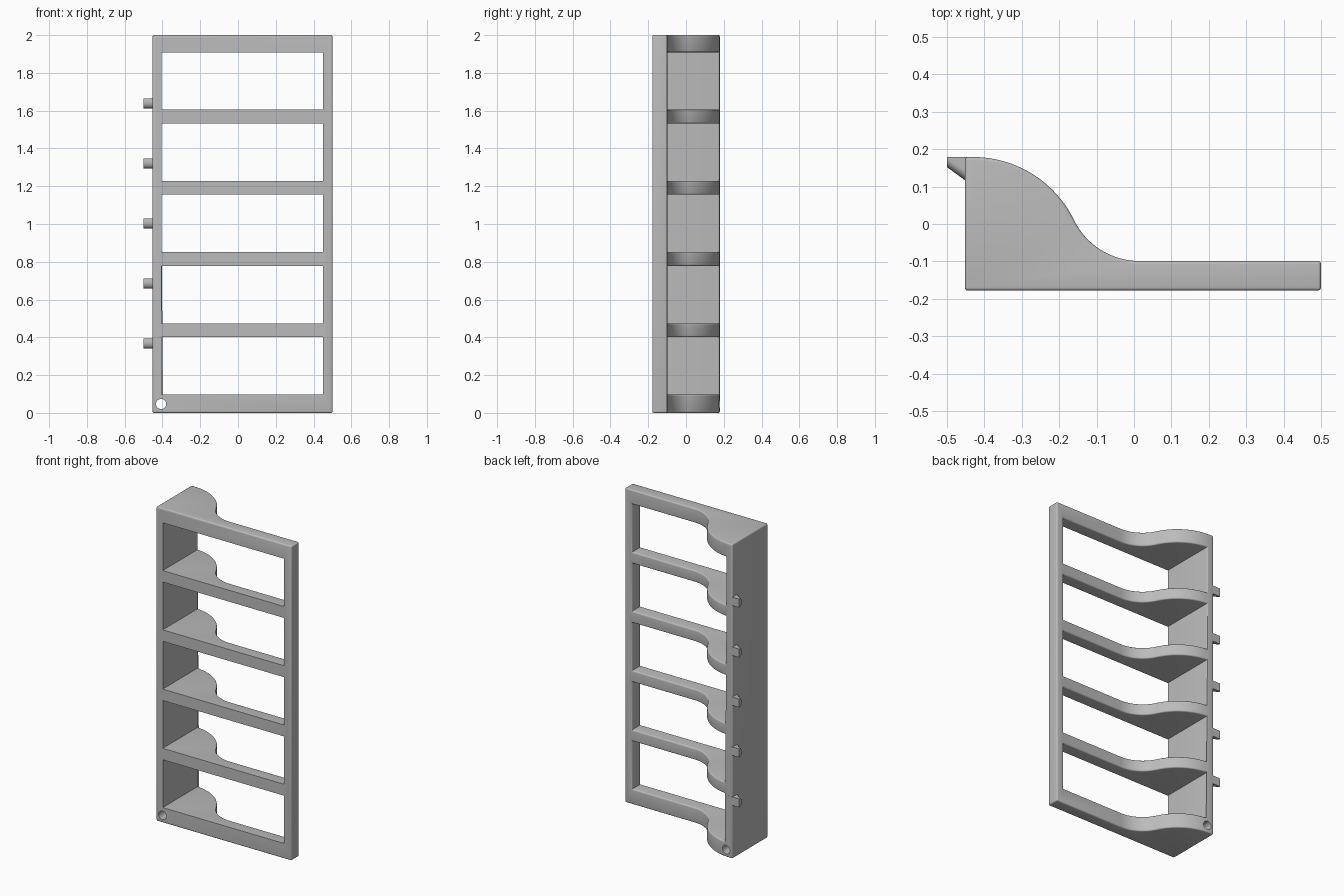
import bpy, bmesh, math
from mathutils import Vector

cube = bpy.data.objects.get("Cube")
if cube:
    bpy.data.objects.remove(cube, do_unlink=True)

LEFT, RIGHT, FRONT, BACK, TOP = -0.452, 0.5, -0.178, 0.179, 2.0
BAR = -0.099                      # back of the thin bars
PITCH, OPENING = 0.377, 0.304     # shelf spacing and clear height

grey = bpy.data.materials.new("plain grey")
grey.use_nodes = True
grey.diffuse_color = (0.5, 0.5, 0.5, 1)
grey.node_tree.nodes["Principled BSDF"].inputs["Base Color"].default_value = (0.5, 0.5, 0.5, 1)


def make(name, bm):
    bmesh.ops.recalc_face_normals(bm, faces=bm.faces)
    mesh = bpy.data.meshes.new(name)
    bm.to_mesh(mesh)
    bm.free()
    mesh.materials.append(grey)
    ob = bpy.data.objects.new(name, mesh)
    bpy.context.collection.objects.link(ob)
    return ob


def apply_all(ob):
    bpy.ops.object.select_all(action='DESELECT')
    bpy.context.view_layer.objects.active = ob
    ob.select_set(True)
    for mod in list(ob.modifiers):
        bpy.ops.object.modifier_apply(modifier=mod.name)


def cut(ob, cutter):
    mod = ob.modifiers.new("cut", 'BOOLEAN')
    mod.operation, mod.solver, mod.object = 'DIFFERENCE', 'EXACT', cutter
    apply_all(ob)
    bpy.data.objects.remove(cutter, do_unlink=True)


def arc(cx, cy, r, a0, a1, n):
    angles = [math.radians(a0 + (a1 - a0) * i / n) for i in range(n + 1)]
    return [(cx + r * math.cos(a), cy + r * math.sin(a)) for a in angles]


# Frame body: S-curved plan extruded upward
r1, r2 = 0.30, 0.195
c1 = Vector((-0.43, BACK - r1))
dy = BAR + r2 - c1.y
c2 = Vector((c1.x + math.sqrt((r1 + r2) ** 2 - dy * dy), BAR + r2))
lean = math.degrees(math.asin(dy / (r1 + r2)))
plan = [(LEFT, FRONT), (RIGHT, FRONT), (RIGHT, BAR)]
plan += arc(c2.x, c2.y, r2, 270, 180 + lean, 16)
plan += arc(c1.x, c1.y, r1, lean, 90, 20)[1:]
plan.append((LEFT, BACK))
bm = bmesh.new()
face = bm.faces.new([bm.verts.new((x, y, 0)) for x, y in plan])
ext = bmesh.ops.extrude_face_region(bm, geom=[face])
bmesh.ops.translate(bm, vec=(0, 0, TOP),
                    verts=[v for v in ext["geom"] if isinstance(v, bmesh.types.BMVert)])
frame = make("shelf_frame", bm)

# Five openings through the frame
bm = bmesh.new()
for i in range(5):
    box = bmesh.ops.create_cube(bm, size=1)["verts"]
    bmesh.ops.scale(bm, vec=(0.854, 1, OPENING), verts=box)
    bmesh.ops.translate(bm, vec=(0.022, 0, 1 + (i - 2) * PITCH + 0.003), verts=box)
cut(frame, make("opening_cutter", bm))

# Round the outer edges and the back edges of the shelves
bm = bmesh.new()
bm.from_mesh(frame.data)
bm.normal_update()


def is_outer(edge):
    limits = [(0, LEFT), (0, RIGHT), (1, FRONT), (2, 0), (2, TOP)]
    hits = [lim for lim in limits
            if all(abs(v.co[lim[0]] - lim[1]) < 0.001 for v in edge.verts)]
    return len(hits) > 1


edges = []
for e in bm.edges:
    if len(e.link_faces) == 2 and e.calc_face_angle_signed(0) > 0.6:
        if is_outer(e) or any(f.normal.y > 0.1 for f in e.link_faces):
            edges.append(e)
bmesh.ops.bevel(bm, geom=edges, offset=0.013, segments=4, profile=0.5,
                affect='EDGES', clamp_overlap=True)
bm.to_mesh(frame.data)
bm.free()

# Mounting holes in the two left corners
bm = bmesh.new()
for z in (0.047, 1.955):
    rod = bmesh.ops.create_cone(bm, cap_ends=True, segments=32, radius1=0.027,
                                radius2=0.027, depth=1)["verts"]
    for v in rod:
        v.co = Vector((v.co.x - 0.407, v.co.z, v.co.y + z))
cut(frame, make("hole_cutter", bm))

# Tapered side pegs with a flat back and a rounded front
R = 0.027
bm = bmesh.new()
for i in range(5):
    z = 1.003 + (i - 2) * 0.318
    rings = []
    for x, depth in ((-0.5, R), (-0.42, 0.085)):
        outline = arc(BACK - depth + R, z, R, 90, 270, 14)
        outline += [(BACK, z - R), (BACK, z + R)] if depth > R else [(BACK, z - R * 0.98), (BACK, z + R * 0.98)]
        rings.append([bm.verts.new((x, y, h)) for y, h in outline])
    n = len(rings[0])
    for k in range(n):
        bm.faces.new((rings[0][k], rings[0][(k + 1) % n], rings[1][(k + 1) % n], rings[1][k]))
    for ring in rings:
        bm.faces.new(ring)
bmesh.ops.remove_doubles(bm, verts=bm.verts, dist=0.0008)
pegs = make("side_pegs", bm)

for ob in (frame, pegs):
    bpy.ops.object.select_all(action='DESELECT')
    bpy.context.view_layer.objects.active = ob
    ob.select_set(True)
    bpy.ops.object.shade_smooth_by_angle(angle=math.radians(35))
